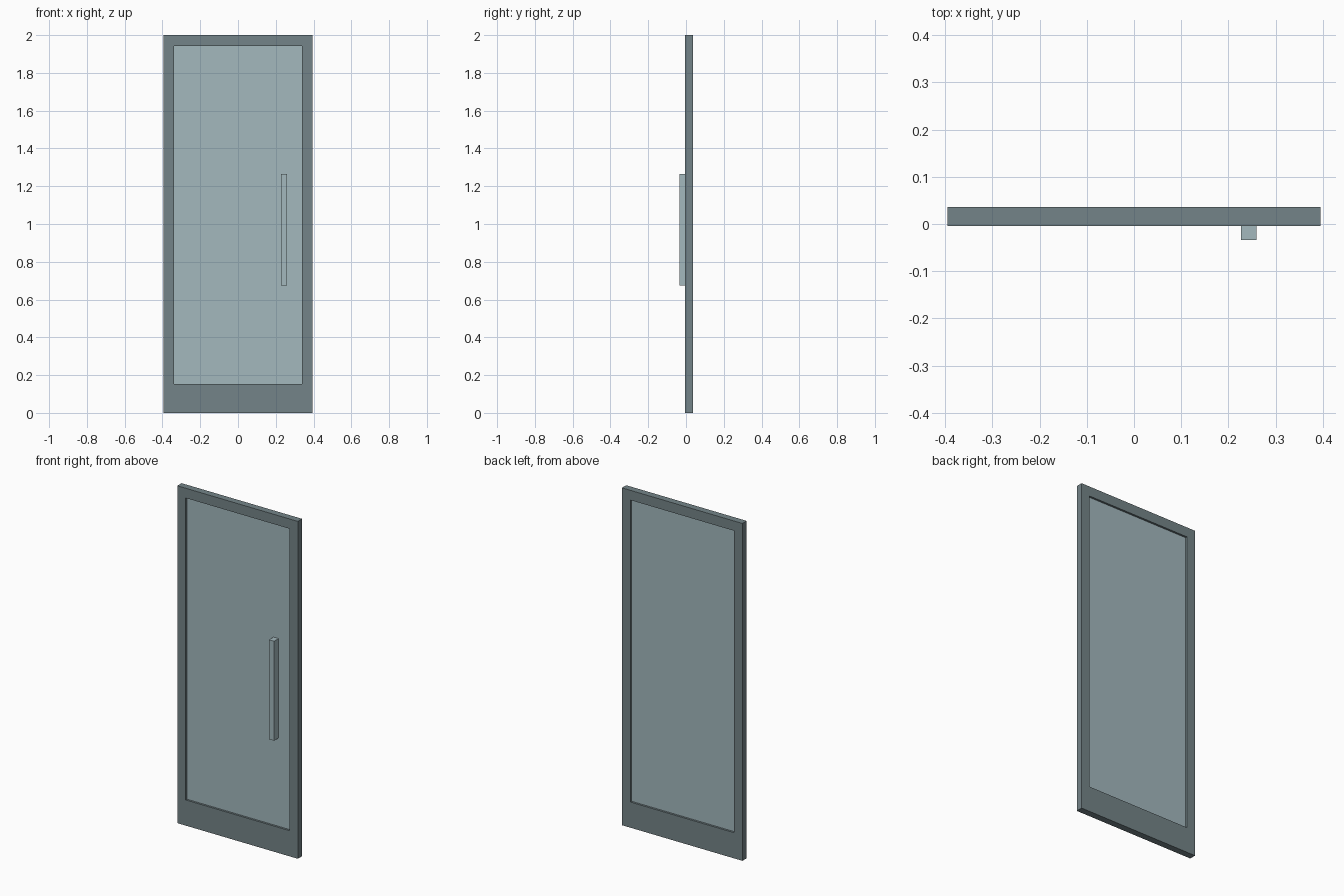
import bpy
import bmesh

if "Cube" in bpy.data.objects:
    bpy.data.objects.remove(bpy.data.objects["Cube"])


def srgb(r, g, b):
    def lin(c):
        c /= 255
        return c / 12.92 if c <= 0.04045 else ((c + 0.055) / 1.055) ** 2.4
    return (lin(r), lin(g), lin(b), 1)


def material(name, rgb):
    m = bpy.data.materials.new(name)
    m.diffuse_color = srgb(*rgb)
    m.use_nodes = True
    m.node_tree.nodes["Principled BSDF"].inputs["Base Color"].default_value = m.diffuse_color
    return m


def add_object(name, bm, mat):
    mesh = bpy.data.meshes.new(name)
    bmesh.ops.recalc_face_normals(bm, faces=bm.faces)
    bm.to_mesh(mesh)
    bm.free()
    mesh.materials.append(mat)
    obj = bpy.data.objects.new(name, mesh)
    bpy.context.collection.objects.link(obj)
    return obj


def box(name, x, y, z, mat):
    bm = bmesh.new()
    bmesh.ops.create_cube(bm, size=1)
    for v in bm.verts:
        for i, (lo, hi) in enumerate((x, y, z)):
            v.co[i] = lo if v.co[i] < 0 else hi
    return add_object(name, bm, mat)


def ring(name, outer, inner, y, mat):
    """Rectangular frame with an opening; outer/inner are (x0, x1, z0, z1)."""
    bm = bmesh.new()

    def loop(r, yy):
        x0, x1, z0, z1 = r
        return [bm.verts.new((a, yy, b))
                for a, b in ((x0, z0), (x1, z0), (x1, z1), (x0, z1))]

    loops = [loop(outer, y[0]), loop(outer, y[1]), loop(inner, y[1]), loop(inner, y[0])]
    for k in range(4):
        a, b = loops[k], loops[(k + 1) % 4]
        for i in range(4):
            j = (i + 1) % 4
            bm.faces.new((a[i], a[j], b[j], b[i]))
    return add_object(name, bm, mat)


frame_grey = material("frame grey", (116, 132, 136))
pale_glass = material("pale glass", (163, 184, 189))

# Door frame with a tall bottom rail
ring("door_frame", (-0.395, 0.395, 0, 2), (-0.34, 0.34, 0.152, 1.942),
     (-0.004, 0.036), frame_grey)

# Recessed glass pane
box("glass_pane", (-0.34, 0.34), (0.008, 0.024), (0.152, 1.942), pale_glass)

# Vertical pull handle, fixed to the glass
box("pull_handle", (0.227, 0.26), (-0.034, 0.008), (0.675, 1.265), pale_glass)
